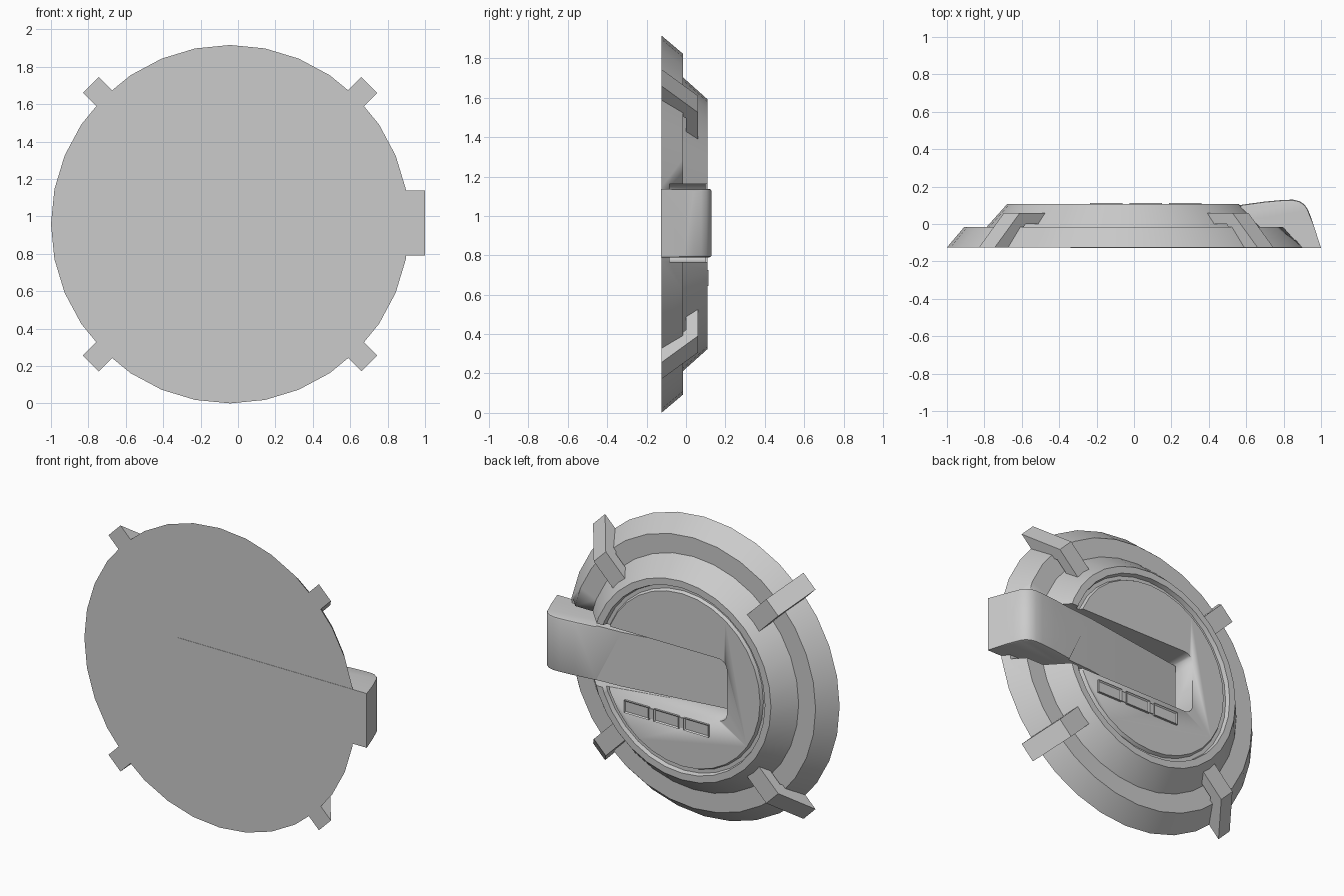
import bpy, bmesh, math
from mathutils import Vector, Matrix

if "Cube" in bpy.data.objects:
    bpy.data.objects.remove(bpy.data.objects["Cube"])

CX, CZ, SIDES = -0.042, 0.958, 32


def add_object(name, bm, angle=30):
    bmesh.ops.recalc_face_normals(bm, faces=bm.faces)
    mesh = bpy.data.meshes.new(name)
    bm.to_mesh(mesh)
    bm.free()
    ob = bpy.data.objects.new(name, mesh)
    bpy.context.collection.objects.link(ob)
    bpy.ops.object.select_all(action='DESELECT')
    bpy.context.view_layer.objects.active = ob
    ob.select_set(True)
    bpy.ops.object.shade_smooth_by_angle(angle=math.radians(angle))
    return ob


def prism(points, offset):
    """Extrude a closed loop of 3D points along offset."""
    bm = bmesh.new()
    face = bm.faces.new([bm.verts.new(p) for p in points])
    out = bmesh.ops.extrude_face_region(bm, geom=[face])
    verts = [g for g in out['geom'] if isinstance(g, bmesh.types.BMVert)]
    bmesh.ops.translate(bm, verts=verts, vec=offset)
    return bm


# Stepped round dish: (radius, y) profile turned about the y axis
profile = [(0.958, -0.125), (0.865, -0.015), (0.745, -0.015), (0.635, 0.108),
           (0.592, 0.108), (0.585, 0.08), (0.562, 0.08), (0.552, 0.1)]
bm = bmesh.new()
rings = []
for r, y in profile:
    ring = []
    for i in range(SIDES):
        a = 2 * math.pi * i / SIDES
        ring.append(bm.verts.new((CX + r * math.cos(a), y, CZ + r * math.sin(a))))
    rings.append(ring)
for lo, hi in zip(rings, rings[1:]):
    for i in range(SIDES):
        j = (i + 1) % SIDES
        bm.faces.new((lo[i], lo[j], hi[j], hi[i]))
bm.faces.new(rings[0])
bm.faces.new(rings[-1])
dish = add_object("dish", bm)

# Slot for the handle, with rounded inner corners
x0, z0, z1, rad = -0.36, 0.765, 1.163, 0.06
outline = [(1.2, z1), (1.2, z0)]
for cz, start in ((z0 + rad, 270), (z1 - rad, 180)):
    for k in range(6):
        a = math.radians(start - 18 * k)
        outline.append((x0 + rad + rad * math.cos(a), cz + rad * math.sin(a)))
slot = add_object("slot_cutter", prism([(x, -0.085, z) for x, z in outline], (0, 0.4, 0)))
slot.hide_render = True
slot.hide_viewport = False
slot.display_type = 'WIRE'
cut = dish.modifiers.new("slot", 'BOOLEAN')
cut.operation, cut.object, cut.solver = 'DIFFERENCE', slot, 'EXACT'
bpy.context.view_layer.objects.active = dish
bpy.ops.object.modifier_apply(modifier=cut.name)
bpy.data.objects.remove(slot)

# Lever handle: side profile extruded across its height
side = [(-0.34, -0.127), (-0.34, -0.03), (0.1, 0.035), (0.4, 0.08), (0.57, 0.102),
        (0.7, 0.12), (0.8, 0.129), (0.85, 0.13), (0.885, 0.122), (0.912, 0.104),
        (0.93, 0.077), (0.945, 0.04), (1.0, -0.127)]
bm = prism([(x, y, 0.79) for x, y in side], (0, 0, 0.347))
caps = [e for e in bm.edges
        if abs(e.verts[0].co.z - e.verts[1].co.z) < 1e-4
        and min(v.co.x for v in e.verts) > 0.56 and max(v.co.y for v in e.verts) > 0.035
        and min(v.co.y for v in e.verts) > 0]
bmesh.ops.bevel(bm, geom=caps, offset=0.012, segments=2, affect='EDGES', profile=0.5)
add_object("handle", bm)

# Four bent clips on the diagonals
clip = [(1.053, -0.125), (0.863, 0.06), (0.64, 0.06), (0.64, 0.0),
        (0.82, 0.0), (0.93, -0.125)]
for i in range(4):
    bm = prism([(r, y, -0.06) for r, y in clip], (0, 0, 0.12))
    turn = Matrix.Rotation(math.radians(45 + 90 * i), 4, 'Y')
    bm.transform(Matrix.Translation((CX, 0, CZ)) @ turn)
    add_object(f"clip_{i + 1}", bm)

# Row of three framed buttons joined by thin links
def box(bm, cx, cz, w, h, top):
    m = Matrix.Translation((cx, top - 0.02, cz)) @ Matrix.Diagonal((w, 0.04, h, 1))
    return bmesh.ops.create_cube(bm, size=1, matrix=m)['verts']


for i in range(3):
    bm = bmesh.new()
    box(bm, 0.0625 + (i - 1) * 0.211, 0.685, 0.175, 0.08, 0.113)
    bm.normal_update()
    top = max(bm.faces, key=lambda f: f.calc_center_median().y)
    bmesh.ops.inset_region(bm, faces=[top], thickness=0.011)
    bmesh.ops.translate(bm, verts=top.verts, vec=(0, -0.008, 0))
    add_object(f"button_{i + 1}", bm)
for i in range(2):
    bm = bmesh.new()
    box(bm, 0.0625 + (i - 0.5) * 0.211, 0.685, 0.04, 0.065, 0.106)
    add_object(f"button_link_{i + 1}", bm)
